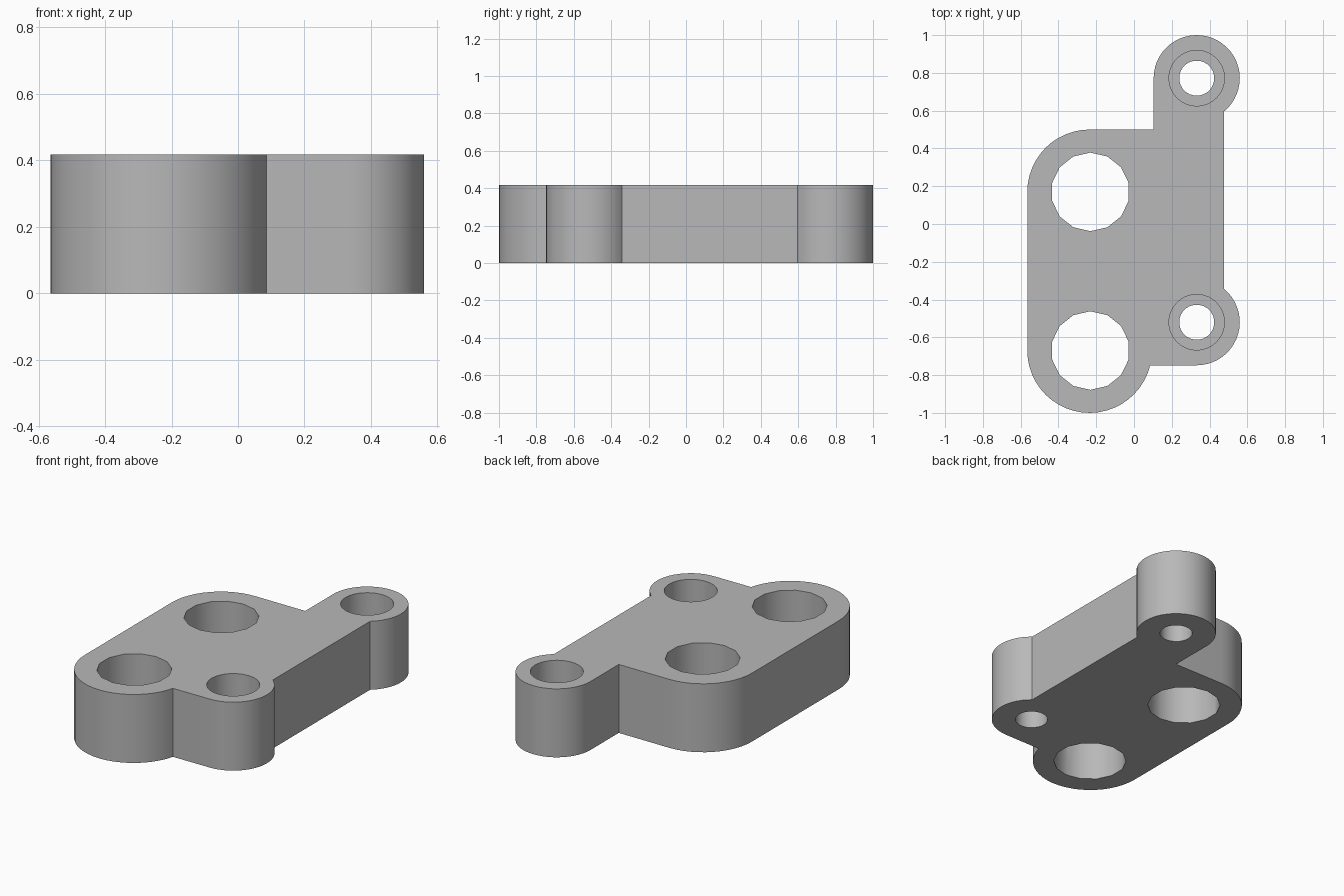
import bpy, bmesh
from math import sin, cos, radians

cube = bpy.data.objects.get("Cube")
if cube:
    bpy.data.objects.remove(cube, do_unlink=True)

HEIGHT = 0.418
BIG_X, BIG_R, BIG_YS = -0.235, 0.33, (-0.67, 0.17)
EAR_X, EAR_R, EAR_YS = 0.332, 0.228, (-0.52, 0.772)

grey = bpy.data.materials.new("plain grey")
grey.use_nodes = True
colour = (0.48, 0.48, 0.48, 1)
grey.diffuse_color = colour
grey.node_tree.nodes["Principled BSDF"].inputs["Base Color"].default_value = colour


def arc(x, y, r, start, end):
    steps = max(2, round(abs(end - start) / 7.5))
    angles = [radians(start + (end - start) * i / steps) for i in range(steps + 1)]
    return [(x + r * cos(a), y + r * sin(a)) for a in angles]


def prism(name, outline, bottom, top):
    bm = bmesh.new()
    face = bm.faces.new([bm.verts.new((x, y, bottom)) for x, y in outline])
    grown = bmesh.ops.extrude_face_region(bm, geom=[face])["geom"]
    bmesh.ops.translate(bm, vec=(0, 0, top - bottom),
                        verts=[v for v in grown if isinstance(v, bmesh.types.BMVert)])
    bmesh.ops.recalc_face_normals(bm, faces=bm.faces)
    mesh = bpy.data.meshes.new(name)
    bm.to_mesh(mesh)
    bm.free()
    mesh.materials.append(grey)
    obj = bpy.data.objects.new(name, mesh)
    bpy.context.collection.objects.link(obj)
    return obj


def drill(body, x, y, r, sides, bottom):
    ring = arc(x, y, r, 0, 360)if sides is None else [
        (x + r * cos(radians(360 * (i + 0.5) / sides)),
         y + r * sin(radians(360 * (i + 0.5) / sides))) for i in range(sides)]
    cutter = prism("hole_cutter", ring, bottom, HEIGHT + 0.1)
    cutter.hide_render = True
    mod = body.modifiers.new("hole", 'BOOLEAN')
    mod.operation, mod.solver, mod.object = 'DIFFERENCE', 'EXACT', cutter
    bpy.context.view_layer.objects.active = body
    bpy.ops.object.modifier_apply(modifier=mod.name)
    bpy.data.objects.remove(cutter, do_unlink=True)


# Bracket outline: two large rounded corners and two rounded ears
outline = (arc(BIG_X, BIG_YS[0], BIG_R, 180, 346)
           + arc(EAR_X, EAR_YS[0], EAR_R, 270, 411)
           + arc(EAR_X, EAR_YS[1], EAR_R, -51, 180)
           + [(EAR_X - EAR_R, BIG_YS[1] + BIG_R)]
           + arc(BIG_X, BIG_YS[1], BIG_R, 90, 180))
bracket = prism("bracket_plate", outline, 0, HEIGHT)

# Large through holes
for y in BIG_YS:
    drill(bracket, BIG_X + 0.004, y, 0.208, 14, -0.1)

# Stepped screw holes in the ears
for y in EAR_YS:
    drill(bracket, EAR_X, y, 0.147, 36, HEIGHT - 0.148)
    drill(bracket, EAR_X, y, 0.093, 24, -0.1)

# Smooth round walls, sharp rims
bpy.ops.object.select_all(action='DESELECT')
bracket.select_set(True)
bpy.context.view_layer.objects.active = bracket
bpy.ops.object.shade_smooth_by_angle(angle=radians(30))
